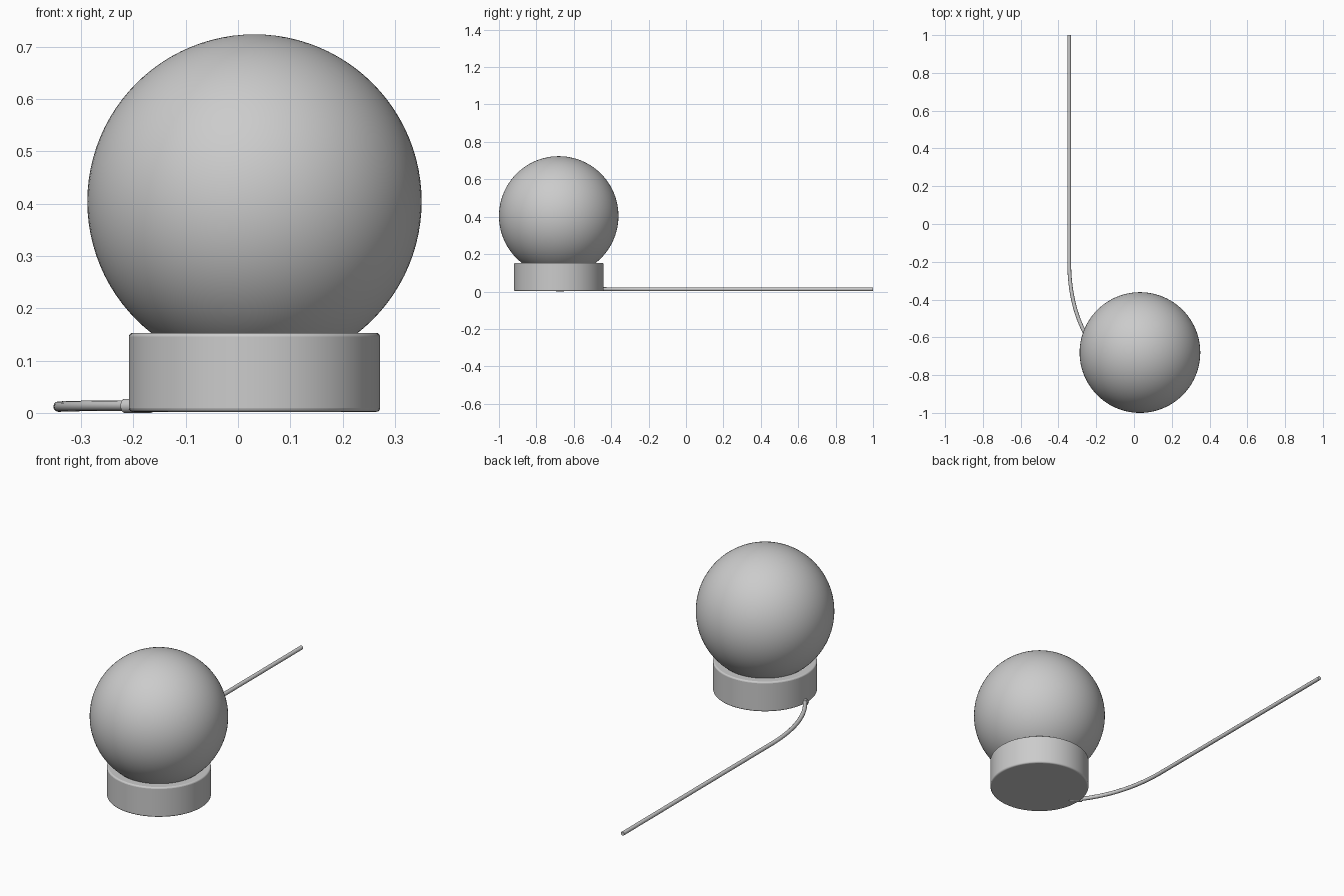
import bpy, math
from mathutils import Vector

if "Cube" in bpy.data.objects:
    bpy.data.objects.remove(bpy.data.objects["Cube"])

CX, CY = 0.0315, -0.6805


def smooth(obj):
    bpy.ops.object.select_all(action='DESELECT')
    obj.select_set(True)
    bpy.context.view_layer.objects.active = obj
    bpy.ops.object.shade_smooth_by_angle(angle=math.radians(35))


def cylinder(name, radius, start, end, sides, bevel):
    start, end = Vector(start), Vector(end)
    axis = end - start
    bpy.ops.mesh.primitive_cylinder_add(
        vertices=sides, radius=radius, depth=axis.length, location=(start + end) / 2,
        rotation=axis.to_track_quat('Z', 'Y').to_euler())
    obj = bpy.context.object
    obj.name = name
    mod = obj.modifiers.new("rounded_rim", 'BEVEL')
    mod.width, mod.segments = bevel, 3
    mod.limit_method, mod.angle_limit = 'ANGLE', math.radians(40)
    smooth(obj)
    return obj


# Round glass globe sunk into the base
bpy.ops.mesh.primitive_uv_sphere_add(segments=96, ring_count=48, radius=0.3195,
                                     location=(CX, CY, 0.404))
globe = bpy.context.object
globe.name = "globe_shade"
smooth(globe)

# Drum base with softened rims
cylinder("base", 0.24, (CX, CY, 0.002), (CX, CY, 0.153), 96, 0.007)

# Cord sleeve, just showing at the edge and underside of the base
cylinder("cord_sleeve", 0.0135, (-0.165, -0.69, 0.0135), (-0.218, -0.655, 0.0135), 24, 0.002)

# Power cord: curves out of the sleeve, then runs straight back
curve = bpy.data.curves.new("power_cord", 'CURVE')
curve.dimensions = '3D'
curve.bevel_depth = 0.01
curve.bevel_resolution = 4
curve.resolution_u = 24
curve.use_fill_caps = True
spline = curve.splines.new('BEZIER')
spline.bezier_points.add(2)
path = [  # left handle, point, right handle
    ((-0.17, -0.72, 0.014), (-0.205, -0.664, 0.014), (-0.30, -0.54, 0.014)),
    ((-0.343, -0.38, 0.012), (-0.343, -0.2, 0.012), (-0.343, 0.0, 0.012)),
    ((-0.343, 0.7, 0.012), (-0.343, 1.0, 0.012), (-0.343, 1.1, 0.012)),
]
for p, (left, co, right) in zip(spline.bezier_points, path):
    p.handle_left_type = p.handle_right_type = 'FREE'
    p.handle_left, p.co, p.handle_right = left, co, right
cord = bpy.data.objects.new("power_cord", curve)
bpy.context.collection.objects.link(cord)
